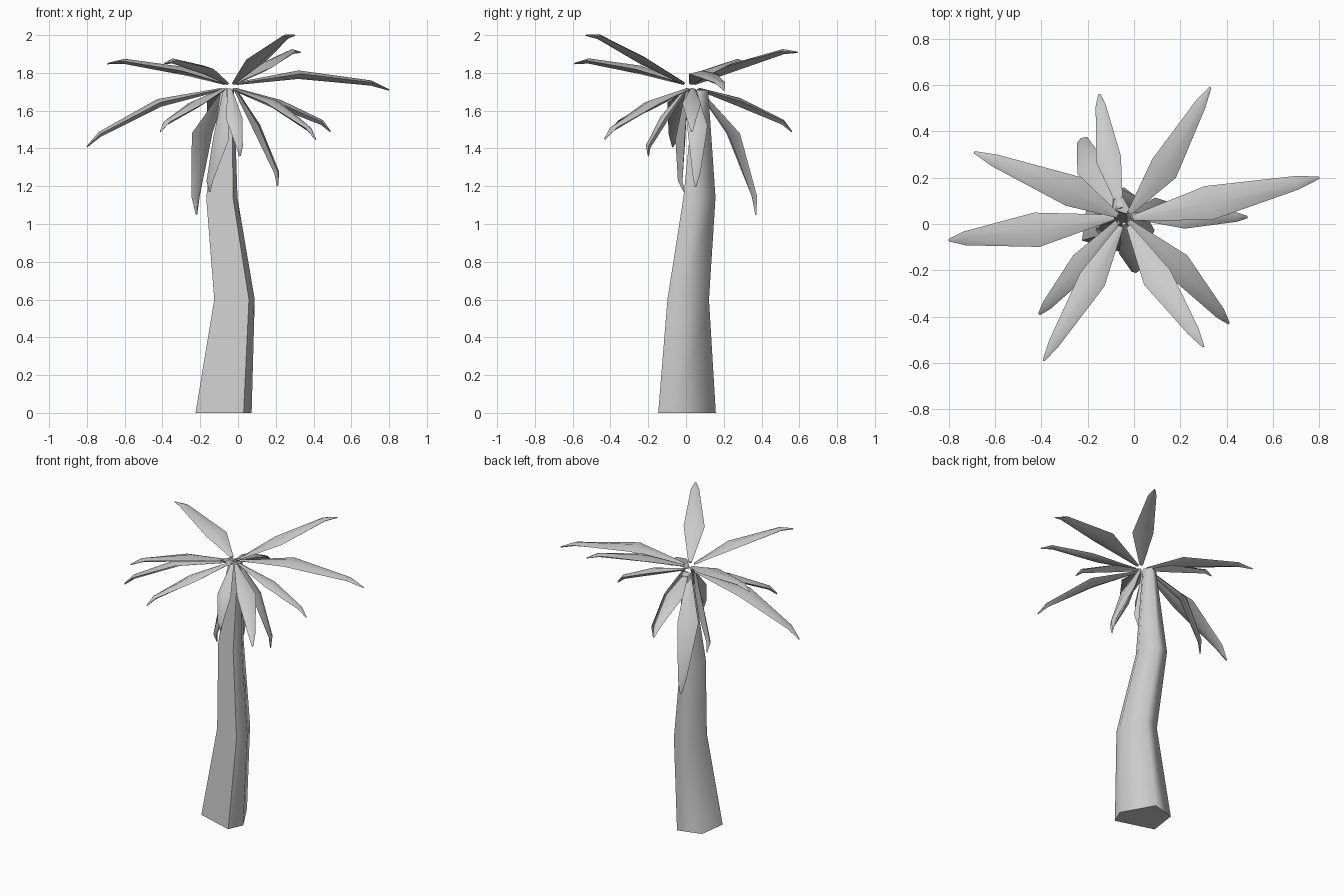
import bpy, bmesh, math
from mathutils import Vector

cube = bpy.data.objects.get("Cube")
if cube:
    bpy.data.objects.remove(cube)

grey = bpy.data.materials.new("light_grey")
grey.use_nodes = True
GREY = (0.6, 0.6, 0.6, 1)
grey.diffuse_color = GREY
grey.node_tree.nodes["Principled BSDF"].inputs["Base Color"].default_value = GREY


def loft(name, rings, smooth_angle):
    """Skin a list of equal-sized point rings into a closed solid."""
    bm = bmesh.new()
    loops = [[bm.verts.new(p) for p in ring] for ring in rings]
    n = len(loops[0])
    for a, b in zip(loops, loops[1:]):
        for i in range(n):
            j = (i + 1) % n
            bm.faces.new((a[i], a[j], b[j], b[i]))
    bm.faces.new(loops[0][::-1])
    bm.faces.new(loops[-1])
    bmesh.ops.recalc_face_normals(bm, faces=bm.faces)
    mesh = bpy.data.meshes.new(name)
    bm.to_mesh(mesh)
    bm.free()
    mesh.materials.append(grey)
    obj = bpy.data.objects.new(name, mesh)
    bpy.context.collection.objects.link(obj)
    bpy.ops.object.select_all(action="DESELECT")
    obj.select_set(True)
    bpy.context.view_layer.objects.active = obj
    bpy.ops.object.shade_smooth_by_angle(angle=math.radians(smooth_angle))


# Bent trunk with an uneven five-sided section: centre x, y, height, radius
section = [(.9, -.32), (.17, .98), (-.82, .7), (-.98, -.47), (.63, -.95)]
trunk = [(-.07, .003, 0, .158), (-.014, .01, .6, .114),
         (-.082, .07, 1.14, .088), (-.055, .08, 1.71, .038)]
loft("trunk", [[(x + r * u, y + r * v, z) for u, v in section] for x, y, z, r in trunk], 80)


def frond(name, crown, mid, tip, width):
    """Tapered leaf with a midrib above and a keel below, bent at its middle and near its tip."""
    crown, mid, tip = Vector(crown), Vector(mid), Vector(tip)
    out = ((mid - crown) * Vector((1, 1, 0))).normalized()
    side = Vector((-out.y, out.x, 0))
    base = crown + out * .035
    normal = (tip - base).cross(side).normalized()
    shoulder = mid.lerp(tip, .8) + normal * .022
    rings = []
    for point, w, rib in ((base, .022, .006), (mid, width, .018),
                          (shoulder, width * .4, .011), (tip, .01, .003)):
        rings.append([point + side * w / 2, point + normal * rib,
                      point - side * w / 2, point - normal * rib * 1.5])
    loft(name, rings, 55)


# Upper fronds rise from the crown, lower fronds droop around the trunk
upper = [((.10, -.23, 1.87), (.30, -.53, 2.0), .13),
         ((.13, .24, 1.83), (.33, .59, 1.91), .13),
         ((-.26, .14, 1.81), (-.69, .31, 1.85), .14),
         ((.32, .09, 1.795), (.80, .20, 1.71), .15),
         ((-.18, -.24, 1.82), (-.39, -.59, 1.85), .12)]
lower = [((.19, -.18, 1.64), (.41, -.43, 1.45), .12),
         ((-.11, .28, 1.65), (-.15, .56, 1.49), .11),
         ((-.19, .25, 1.48), (-.22, .37, 1.05), .13),
         ((-.22, -.17, 1.64), (-.41, -.39, 1.49), .11),
         ((-.42, -.025, 1.645), (-.80, -.07, 1.41), .15),
         ((.22, .03, 1.64), (.49, .03, 1.49), .10),
         ((.10, .06, 1.52), (.21, .05, 1.20), .11),
         ((-.02, -.12, 1.56), (.01, -.20, 1.36), .09),
         ((-.09, -.03, 1.45), (-.15, -.01, 1.17), .10)]
for i, (mid, tip, width) in enumerate(upper):
    frond(f"upper_frond_{i + 1}", (-.04, .02, 1.745), mid, tip, width)
for i, (mid, tip, width) in enumerate(lower):
    frond(f"lower_frond_{i + 1}", (-.05, .035, 1.715), mid, tip, width)
